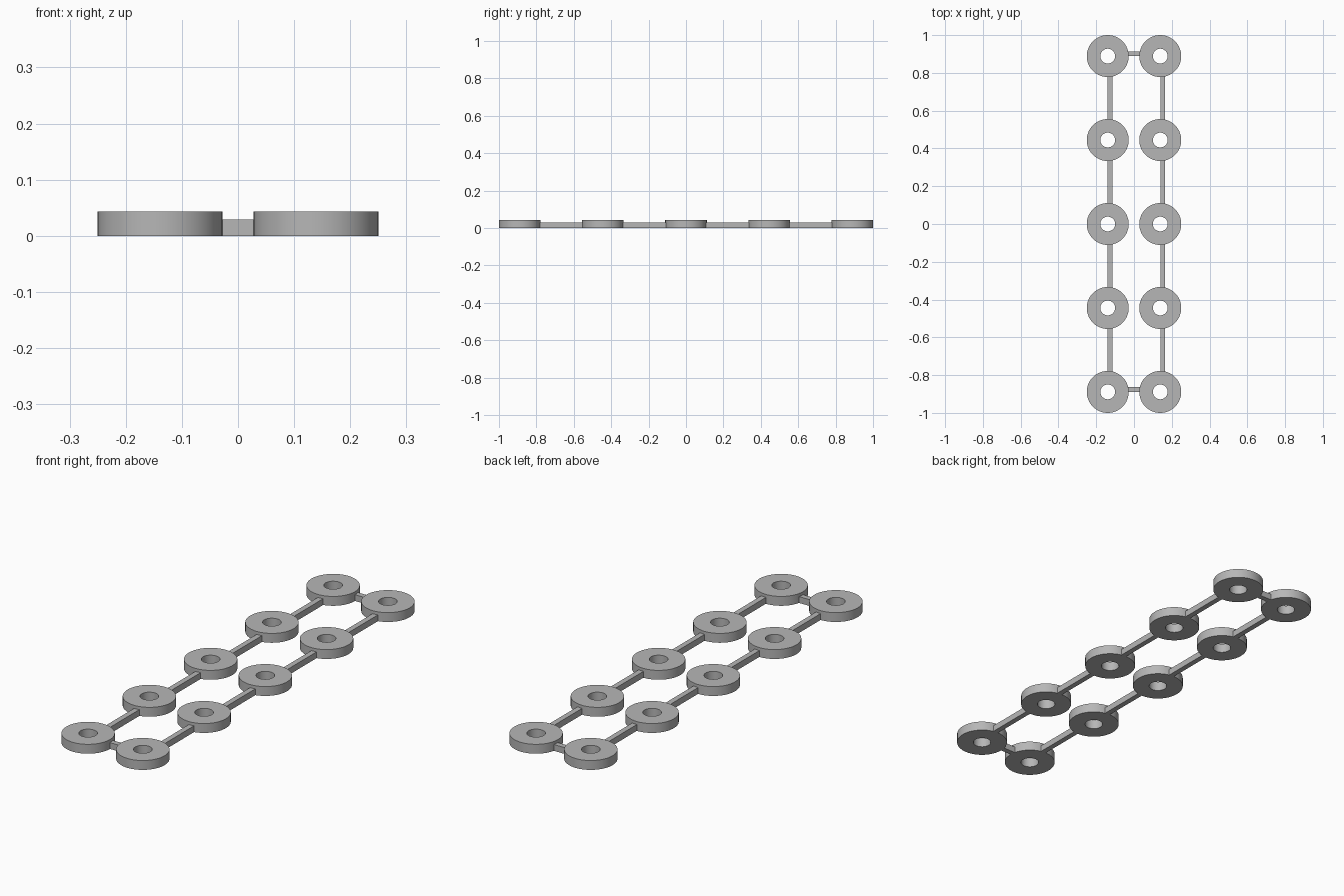
import bpy, bmesh, math
from mathutils import Matrix, Vector

if "Cube" in bpy.data.objects:
    bpy.data.objects.remove(bpy.data.objects["Cube"])

RADIUS, HOLE, HEIGHT = 0.111, 0.039, 0.043
BAR_W, BAR_H = 0.025, 0.029
COL_X, STEP_Y = 0.139, 0.4445
INSET = 0.085   # bars end inside the ring walls, clear of the holes

grey = bpy.data.materials.new("plain_grey")
grey.use_nodes = True
grey.diffuse_color = (0.47, 0.47, 0.47, 1)
grey.node_tree.nodes["Principled BSDF"].inputs["Base Color"].default_value = grey.diffuse_color


def add_object(name, mesh, location=(0, 0, 0)):
    obj = bpy.data.objects.new(name, mesh)
    obj.location = location
    bpy.context.collection.objects.link(obj)
    return obj


# Ring: a rectangular section spun round the vertical axis
def ring_mesh():
    bm = bmesh.new()
    section = [(HOLE, 0), (RADIUS, 0), (RADIUS, HEIGHT), (HOLE, HEIGHT)]
    verts = [bm.verts.new((x, 0, z)) for x, z in section]
    edges = [bm.edges.new((verts[i], verts[(i + 1) % 4])) for i in range(4)]
    bmesh.ops.spin(bm, geom=verts + edges, cent=(0, 0, 0), axis=(0, 0, 1),
                   angle=math.tau, steps=64, use_merge=False)
    bmesh.ops.remove_doubles(bm, verts=bm.verts, dist=0.0001)
    bmesh.ops.recalc_face_normals(bm, faces=bm.faces)
    # Smooth walls, crisp rims
    for f in bm.faces:
        f.smooth = abs(f.normal.z) < 0.5
    for e in bm.edges:
        e.smooth = e.calc_face_angle(0) < math.radians(30)
    mesh = bpy.data.meshes.new("ring")
    bm.to_mesh(mesh)
    bm.free()
    mesh.materials.append(grey)
    return mesh


# Bar: a box spanning two opposite corners
def add_bar(name, low, high):
    low, high = Vector(low), Vector(high)
    bm = bmesh.new()
    bmesh.ops.create_cube(bm, size=1, matrix=Matrix.Diagonal((*(high - low), 1)))
    mesh = bpy.data.meshes.new(name)
    bm.to_mesh(mesh)
    bm.free()
    mesh.materials.append(grey)
    add_object(name, mesh, (low + high) / 2)


# Two columns of rings, joined along their length
ring = ring_mesh()
for side, x in (("right", -COL_X), ("left", COL_X)):
    for i in range(-2, 3):
        y = i * STEP_Y
        add_object(f"{side}_ring_{i + 3}", ring, (x, y, 0))
        if i < 2:
            add_bar(f"{side}_bar_{i + 3}", (x, y + INSET, 0),
                    (x + BAR_W, y + STEP_Y - INSET, BAR_H))

# Cross bars at both ends
for end, y in (("front", -2 * STEP_Y), ("back", 2 * STEP_Y)):
    add_bar(f"{end}_cross_bar", (INSET - COL_X, y, 0),
            (COL_X - INSET, y + BAR_W, BAR_H))
